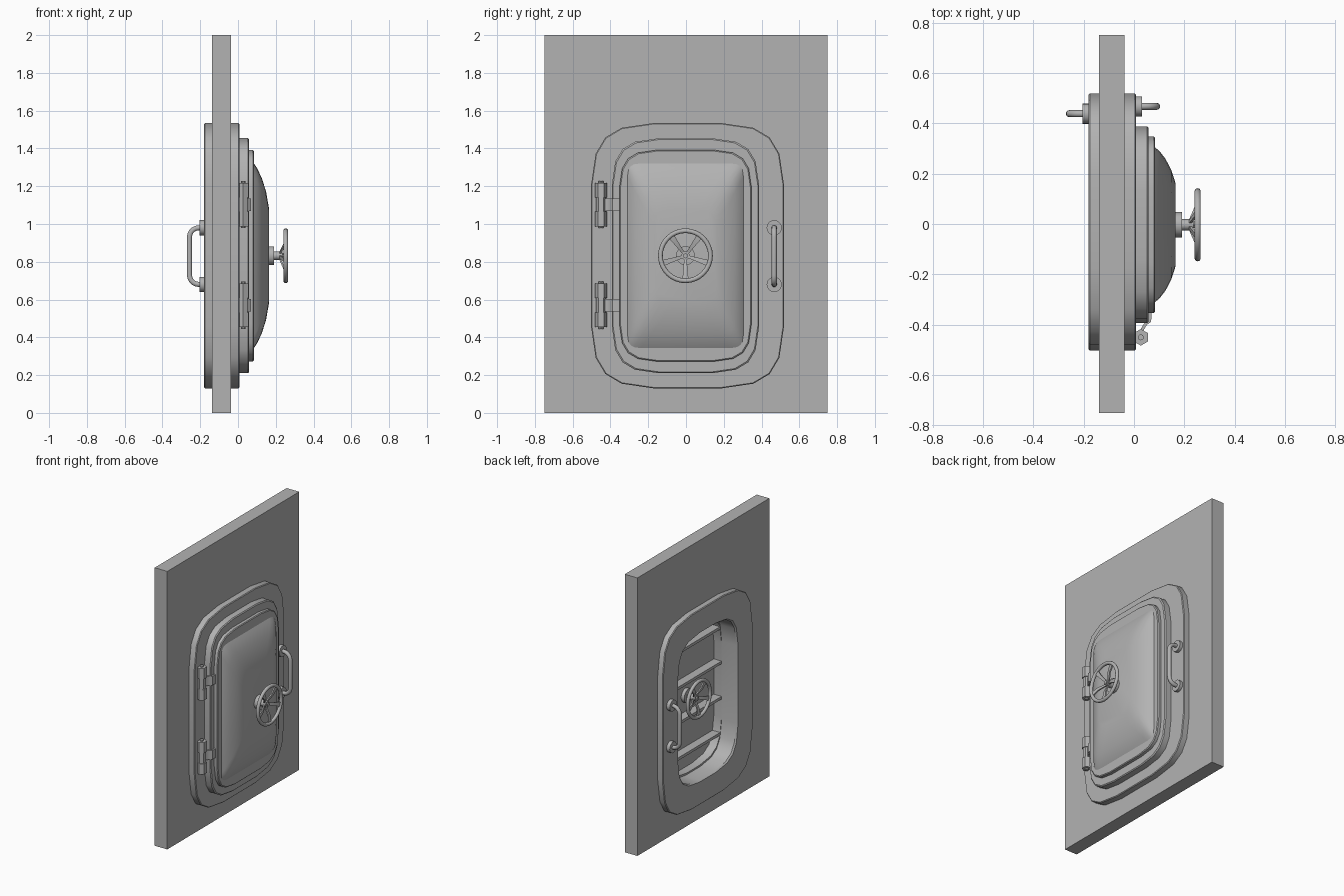
import bpy, bmesh, math
from mathutils import Vector

if "Cube" in bpy.data.objects:
    bpy.data.objects.remove(bpy.data.objects["Cube"])

CY, CZ = -.003, 0.832        # centre of the door
CORNER = [(0, 1), (.075, .49), (.23, .23), (.49, .075), (1, 0)]

GREY = bpy.data.materials.new("grey_metal")
GREY.diffuse_color = (.45, .45, .45, 1)
GREY.use_nodes = True
GREY.node_tree.nodes["Principled BSDF"].inputs["Base Color"].default_value = GREY.diffuse_color


def shade(ob, angle):
    ob.data.materials.append(GREY)
    bpy.ops.object.select_all(action='DESELECT')
    ob.select_set(True)
    bpy.context.view_layer.objects.active = ob
    if angle:
        bpy.ops.object.shade_smooth_by_angle(angle=math.radians(angle))
    return ob


def finish(name, bm, angle=35):
    bmesh.ops.recalc_face_normals(bm, faces=bm.faces)
    me = bpy.data.meshes.new(name)
    bm.to_mesh(me)
    bm.free()
    ob = bpy.data.objects.new(name, me)
    bpy.context.collection.objects.link(ob)
    return shade(ob, angle)


def outline(hy, hz, c):
    """Rounded rectangle in the y-z plane."""
    pts = []
    for sy, sz, flip in [(1, 1, 0), (-1, 1, 1), (-1, -1, 0), (1, -1, 1)]:
        seq = [(sy * (hy - a * c), sz * (hz - b * c)) for a, b in CORNER]
        pts += seq[::-1] if flip else seq
    return pts


def loft(name, sections, closed=False, angle=35, cy=CY):
    """Skin rounded rectangles (x, half_y, half_z, corner)."""
    bm = bmesh.new()
    loops = [[bm.verts.new((x, cy + y, CZ + z)) for y, z in outline(hy, hz, c)]
             for x, hy, hz, c in sections]
    for a, b in zip(loops, loops[1:] + (loops[:1] if closed else [])):
        for i in range(len(a)):
            j = (i + 1) % len(a)
            bm.faces.new((a[i], a[j], b[j], b[i]))
    if not closed:
        bm.faces.new(loops[0])
        bm.faces.new(loops[-1])
    return finish(name, bm, angle)


def box(name, lo, hi):
    bm = bmesh.new()
    bmesh.ops.create_cube(bm, size=1)
    for v in bm.verts:
        v.co = [(l + h) / 2 + k * (h - l) for l, h, k in zip(lo, hi, v.co)]
    return finish(name, bm, 0)


def rod(name, a, b, r, seg=20):
    a, b = Vector(a), Vector(b)
    bm = bmesh.new()
    bmesh.ops.create_cone(bm, cap_ends=True, segments=seg, radius1=r,
                          radius2=r, depth=(b - a).length)
    q = (b - a).to_track_quat('Z', 'Y')
    for v in bm.verts:
        v.co = q @ v.co + (a + b) / 2
    return finish(name, bm)


# wall with a hole for the frame
wall = box("wall", (-.138, -.75, 0), (-.038, .75, 2))
cutter = loft("hole_cutter", [(-.3, .41, .6, .28), (.2, .41, .6, .28)], angle=0)
cutter.hide_render = True
cutter.hide_set(True)
mod = wall.modifiers.new("hole", 'BOOLEAN')
mod.operation, mod.solver, mod.object = 'DIFFERENCE', 'EXACT', cutter

# frame through the wall
loft("frame", [(-.18, .506, .697, .325), (-.175, .511, .702, .33), (.003, .511, .702, .33),
               (.008, .506, .697, .325), (.008, .335, .53, .25), (-.17, .335, .53, .25),
               (-.18, .342, .537, .25)], closed=True, cy=.008)

# door: two stepped plates, a dished panel and an inner rim
loft("door_plate", [(.006, .39, .622, .25), (.052, .39, .622, .25), (.058, .384, .616, .25)])
loft("door_step", [(.05, .35, .56, .2), (.079, .35, .56, .2), (.084, .345, .555, .2)])
loft("door_dome", [(.08, .31, .495, .07), (.1, .294, .466, .07), (.125, .262, .413, .08),
                   (.148, .217, .343, .09), (.165, .165, .245, .09)], angle=45)
loft("door_inner_rim", [(.008, .334, .529, .25), (-.055, .334, .529, .25),
                        (-.055, .322, .517, .25), (.008, .322, .517, .25)], closed=True)
for i in range(4):
    z = CZ + (i - 1.5) * .254
    w = .31 if i in (0, 3) else .327
    box(f"door_stiffener_{i}", (-.055, CY - w, z - .01), (.01, CY + w, z + .01))


def handwheel(name, x0, x1, radius, tube):
    """Wheel on a shaft from x0 (mount) to x1 (rim plane)."""
    s = 1 if x1 > x0 else -1
    rod(name + "_flange", (x0 - s * .005, CY, CZ), (x0 + s * .025, CY, CZ), .05)
    rod(name + "_shaft", (x0, CY, CZ), (x1 - s * .017, CY, CZ), .022)
    rod(name + "_nut", (x1 - s * .03, CY, CZ), (x1 - s * .008, CY, CZ), .014, 6)
    bpy.ops.mesh.primitive_torus_add(major_radius=radius - tube, minor_radius=tube,
                                     major_segments=32, minor_segments=10,
                                     location=(x1, CY, CZ), rotation=(0, math.pi / 2, 0))
    bpy.context.object.name = name + "_rim"
    shade(bpy.context.object, 50)
    # flared spokes: dished near the hub, flat towards the rim
    for i in range(5):
        t = math.radians(270 + i * 72)
        u = Vector((0, math.cos(t), math.sin(t)))
        w = Vector((0, -u.z, u.y))
        bm = bmesh.new()
        rings = []
        for r, back, half in [(.014, .032, .007), (.07, .008, .011), (radius - tube, 0, .017)]:
            c = Vector((x1 - s * back, CY, CZ)) + u * r
            rings.append([bm.verts.new(c + w * half * p + Vector((.005 * q, 0, 0)))
                          for p, q in ((-1, -1), (1, -1), (1, 1), (-1, 1))])
        for a, b in zip(rings, rings[1:]):
            for k in range(4):
                bm.faces.new((a[k], a[k - 3], b[k - 3], b[k]))
        bm.faces.new(rings[0])
        bm.faces.new(rings[-1])
        finish(f"{name}_spoke_{i}", bm)


handwheel("outer_wheel", .165, .253, .145, .0125)
handwheel("inner_wheel", .006, -.1, .14, .0125)


def handle(name, x0, x1, y):
    """Bent grab bar with round feet."""
    s = 1 if x1 > x0 else -1
    lo, hi, r = .68, .98, .05
    arc = [k / 5 * math.pi / 2 for k in range(6)]
    pts = [(x0, lo)] + [(x1 - s * r * (1 - math.sin(a)), lo + r * (1 - math.cos(a))) for a in arc]
    pts += [(x, lo + hi - z) for x, z in reversed(pts)]
    cu = bpy.data.curves.new(name, 'CURVE')
    cu.dimensions, cu.bevel_depth, cu.bevel_resolution = '3D', .014, 3
    sp = cu.splines.new('POLY')
    sp.points.add(len(pts) - 1)
    for p, (x, z) in zip(sp.points, pts):
        p.co = (x, y, z, 1)
    ob = bpy.data.objects.new(name, cu)
    bpy.context.collection.objects.link(ob)
    bpy.ops.object.select_all(action='DESELECT')
    ob.select_set(True)
    bpy.context.view_layer.objects.active = ob
    bpy.ops.object.convert(target='MESH')
    shade(bpy.context.object, 50)
    for i, z in enumerate((lo, hi)):
        rod(f"{name}_foot_{i}", (x0 - s * .005, y, z), (x0 + s * .025, y, z), .04)


handle("outer_handle", .006, .09, .467)
handle("inner_handle", -.18, -.257, .438)

# hinges: hexagonal knuckles on a pin, with a cranked strap to the door
for n, z in (("upper", 1.103), ("lower", .57)):
    rod(f"{n}_hinge_pin", (.027, -.45, z - .125), (.027, -.45, z + .125), .012, 10)
    for i, (a, b, r) in enumerate([(-.115, -.038, .033), (-.038, .038, .026), (.038, .115, .033)]):
        rod(f"{n}_hinge_knuckle_{i}", (.027, -.45, z + a), (.027, -.45, z + b), r, 6)
    bm = bmesh.new()
    path = [(.022, -.45), (.025, -.42), (.04, -.395), (.056, -.385), (.058, -.35)]
    prof = path + [(x + .012, y - (.004 if abs(y + .4) < .03 else 0)) for x, y in reversed(path)]
    face = bm.faces.new([bm.verts.new((x, y, z - .033)) for x, y in prof])
    ext = bmesh.ops.extrude_face_region(bm, geom=[face])
    for v in ext["geom"]:
        if isinstance(v, bmesh.types.BMVert):
            v.co.z += .066
    finish(f"{n}_hinge_strap", bm)
